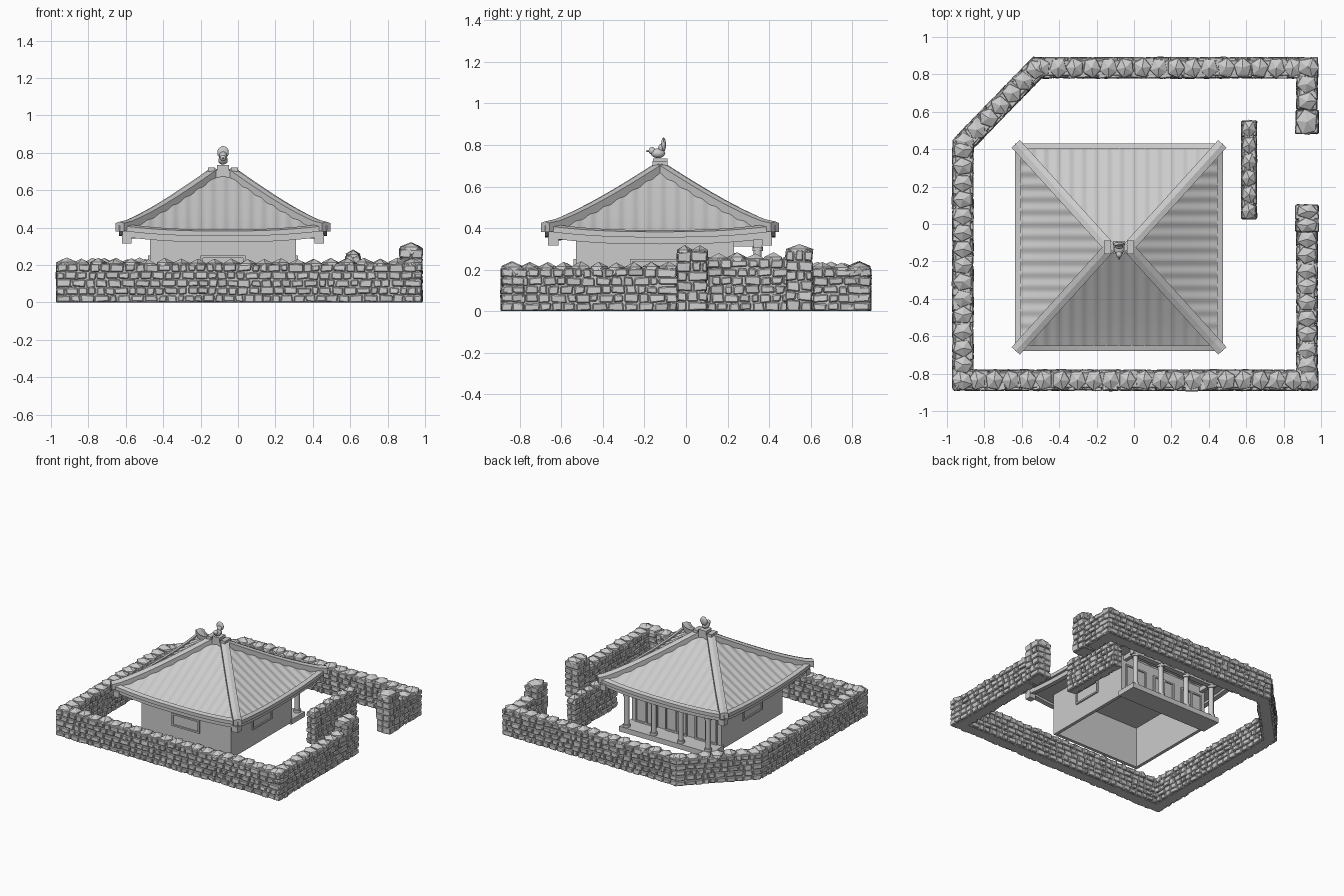
import bpy, bmesh, math, random
from mathutils import Matrix, Vector

if "Cube" in bpy.data.objects:
    bpy.data.objects.remove(bpy.data.objects["Cube"])
random.seed(4)
CX, CY = -0.08, -0.125          # roof centre


def finish(name, bm, bevel=0, smooth=False):
    bmesh.ops.remove_doubles(bm, verts=bm.verts, dist=1e-5)
    bmesh.ops.recalc_face_normals(bm, faces=bm.faces)
    me = bpy.data.meshes.new(name)
    bm.to_mesh(me)
    bm.free()
    ob = bpy.data.objects.new(name, me)
    bpy.context.collection.objects.link(ob)
    if bevel:
        m = ob.modifiers.new("bevel", 'BEVEL')
        m.width, m.segments = bevel, 1
    if smooth:
        bpy.ops.object.select_all(action='DESELECT')
        ob.select_set(True)
        bpy.context.view_layer.objects.active = ob
        bpy.ops.object.shade_smooth_by_angle(angle=math.radians(40))
    return ob


def add_box(bm, c, s, frame=Matrix(), jit=0):
    r = bmesh.ops.create_cube(bm, size=1)
    for v in r['verts']:
        p = Vector([c[i] + v.co[i] * s[i] + random.uniform(-jit, jit) for i in range(3)])
        p.z = max(p.z, 0)
        v.co = frame @ p


def boxes(name, items):
    bm = bmesh.new()
    for lo, hi in items:
        add_box(bm, [(a + b) / 2 for a, b in zip(lo, hi)], [b - a for a, b in zip(lo, hi)])
    return finish(name, bm)


def add_ball(bm, c, s, sub=2):
    r = bmesh.ops.create_icosphere(bm, subdivisions=sub, radius=1)
    for v in r['verts']:
        v.co = Vector([c[i] + v.co[i] * s[i] for i in range(3)])


# Dry stone walls: core, coursed rough stones, pointed cap stones
def stone_wall(name, a, b, h=0.235, t=0.11):
    a, b = Vector((*a, 0)), Vector((*b, 0))
    d = b - a
    L = d.length
    F = Matrix.Translation(a) @ Matrix.Rotation(math.atan2(d.y, d.x), 4, 'Z')
    bm = bmesh.new()
    body = h - 0.03
    add_box(bm, (L / 2, 0, body / 2), (L - 0.02, t - 0.025, body), F)
    rows = round(body / 0.045)
    rh = body / rows
    for i in range(rows):
        for side in (-1, 1):
            x = 0
            while x < L - 0.01:
                w = random.uniform(0.04, 0.08)
                if L - x - w < 0.03:
                    w = L - x
                add_box(bm, (x + w / 2, side * t / 4, rh * (i + 0.5)),
                        (w - 0.006, t / 2, rh - 0.004 + random.uniform(-.003, .005)), F, 0.005)
                x += w
    finish(name + "_stones", bm, 0.005)
    bm = bmesh.new()
    n = max(1, round(L / 0.088))
    for i in range(n):
        r = bmesh.ops.create_icosphere(bm, subdivisions=1, radius=1)
        M = F @ Matrix.Translation((L * (i + .5) / n, 0, h - 0.04 + random.uniform(-.006, .004))) \
            @ Matrix.Diagonal((L / n * 0.6, t * 0.55, 0.042, 1)) \
            @ Matrix.Rotation(random.uniform(0, 6), 4, 'Z')
        bmesh.ops.transform(bm, matrix=M, verts=r['verts'])
    finish(name + "_caps", bm)


stone_wall("front_wall", (-.97, -.835), (.985, -.835))
stone_wall("left_wall", (-.915, -.885), (-.915, .44))
stone_wall("corner_wall", (-.935, .405), (-.495, .86))
stone_wall("back_wall", (-.54, .835), (.985, .835))
stone_wall("right_wall", (.925, -.885), (.925, -.04))
stone_wall("gate_pier_near", (.925, -.045), (.925, .105), .315, .12)
stone_wall("gate_pier_far", (.925, .48), (.925, .61), .32, .12)
stone_wall("right_wall_far", (.925, .61), (.925, .885))
stone_wall("screen_wall", (.615, .025), (.615, .555), .28, .08)

# House body: four thin walls, open below, ceiling, porch slab
X0, X1, Y0, Y1, YP, ZT = -.47, .31, -.53, .23, .375, .35
T = 0.025
boxes("house_walls", [((X0, Y0, .02), (X1, Y0 + T, ZT)), ((X0, Y1 - T, .02), (X1, Y1, ZT)),
                      ((X0, Y0, .02), (X0 + T, Y1, ZT)), ((X1 - T, Y0, .02), (X1, Y1, ZT))])
boxes("ceiling", [((X0, Y0, ZT - .01), (X1, Y1, ZT))])
boxes("porch_floor", [((X0 - .01, Y1 - .02, .01), (X1 + .01, YP, .05))])


# Windows: frame and sunken pane
def framed(name, c, half, z0, z1, axis, sign, mull=1):
    f, parts = .012, []

    def add(u0, u1, a, b, depth):
        p, q = sorted((c[axis] - sign * .004, c[axis] + sign * depth))
        o = 1 - axis
        lo, hi = [0, 0, a], [0, 0, b]
        lo[axis], hi[axis], lo[o], hi[o] = p, q, c[o] + u0, c[o] + u1
        parts.append((lo, hi))
    add(-half, half, z0, z0 + f, .012)
    add(-half, half, z1 - f, z1, .012)
    for i in range(mull + 2):
        u = -half + (2 * half - f) * i / (mull + 1)
        add(u, u + f, z0, z1, .012)
    add(-half, half, z0, z1, .003)
    boxes(name, parts)


framed("front_window", (CX, Y0), .12, .15, .25, 1, -1, 0)
framed("right_window", (X1, -.15), .12, .15, .25, 0, 1, 0)
framed("left_window", (X0, -.15), .12, .15, .25, 0, -1, 0)
for i, x in enumerate((-.34, -.08, .18)):
    framed("back_door_%d" % i, (x, Y1), .095, .05, .28, 1, 1)

# Porch columns with bases, and the beam they carry
cols = [X0 + .035 + i * (X1 - X0 - .07) / 3 for i in range(4)]
bm = bmesh.new()
for x in cols:
    for r, z0, z1 in ((.027, .05, .07), (.019, .07, .31), (.026, .29, .31)):
        bmesh.ops.create_cone(bm, cap_ends=True, segments=12, radius1=r, radius2=r, depth=z1 - z0,
                              matrix=Matrix.Translation((x, .345, (z0 + z1) / 2)))
finish("porch_columns", bm, smooth=True)
boxes("porch_beams", [((X0, .325, .305), (X1, .365, .35))] +
      [((x - .015, Y1, .31), (x + .015, .35, .345)) for x in (cols[0], cols[3])])

# Hipped roof with corrugated, slightly concave slopes and lifted corners
E = 0.54


def half(t):                    # half sizes along and across the ridge
    return E + (.05 - E) * t, E * (1 - t)


def roof_z(s, t):
    return .37 + .32 * t ** 1.08 + .03 * abs(s) ** 2.5 * (1 - t) ** 3


def turn(k, u, v, z):           # place a side-local point on side k
    x, y = ((u, -v), (v, u), (-u, v), (-v, -u))[k]
    return Vector((CX + x, CY + y, z))


bm = bmesh.new()
N, R = 128, 10
for k in range(4):
    rows = []
    for j in range(R + 1):
        t = j / R
        hu, hv = half(t) if k % 2 == 0 else half(t)[::-1]
        row = []
        for i in range(N + 1):
            u = max(-hu, min(hu, -E + 2 * E * i / N))
            z = roof_z(u / max(hu, .01), t) + .004 * math.cos(2 * math.pi * u / .0675)
            row.append(bm.verts.new(turn(k, u, hv, z)))
        rows.append(row)
    for j in range(R):
        for i in range(N):
            bm.faces.new((rows[j][i], rows[j][i + 1], rows[j + 1][i + 1], rows[j + 1][i]))
bmesh.ops.dissolve_degenerate(bm, dist=1e-5, edges=bm.edges)
finish("roof_slopes", bm, smooth=True)


# Eave bands and soffit: a section of (half size, height) swept round the square
def eave_ring(name, section, closed=True, lift=.03):
    bm = bmesh.new()
    for k in range(4):
        prev = None
        for i in range(21):
            s = -1 + i / 10
            cur = [bm.verts.new(turn(k, s * h, h, z + (lift * abs(s) ** 2.5 if h > .45 else 0)))
                   for h, z in section]
            if prev:
                for a in range(len(section) - (0 if closed else 1)):
                    b = (a + 1) % len(section)
                    bm.faces.new((prev[a], cur[a], cur[b], prev[b]))
            prev = cur
    finish(name, bm, smooth=True)


eave_ring("tile_edge", [(.525, .355), (.555, .355), (.555, .382), (.525, .39)])
eave_ring("eave_fascia", [(.50, .322), (.537, .322), (.537, .358), (.50, .358)])
eave_ring("soffit", [(.51, .34), (.375, .345)], closed=False)


# Hip ridges: box section swept down each hip, with a raised centre roll
def sweep(bm, pts, w, h):
    d = (pts[-1] - pts[0]).to_2d().normalized()
    n = Vector((-d.y, d.x, 0))
    prev = None
    for p in pts:
        cur = [bm.verts.new(p + n * a * w / 2 + Vector((0, 0, b)))
               for a, b in ((-1, -.02), (1, -.02), (1, h * .75), (0, h), (-1, h * .75))]
        if prev:
            for a in range(5):
                bm.faces.new((prev[a], cur[a], cur[(a + 1) % 5], prev[(a + 1) % 5]))
        else:
            bm.faces.new(cur)
        prev = cur
    bm.faces.new(prev)


bm = bmesh.new()
for sx in (-1, 1):
    for sy in (-1, 1):
        pts = []
        for j in range(13):
            t = -.025 + 1.02 * j / 12
            hu, hv = half(t)
            pts.append(Vector((CX + sx * hu, CY + sy * hv, roof_z(1, max(t, 0)))))
        sweep(bm, pts, .06, .032)
finish("hip_ridges", bm)

# Corner brackets under the eaves
boxes("corner_brackets", [((CX + sx * .515 - .025, CY + sy * .515 - .025, .315),
                           (CX + sx * .515 + .025, CY + sy * .515 + .025, .36))
                          for sx in (-1, 1) for sy in (-1, 1)])

# Top ridge with end blocks and pedestal
boxes("top_ridge", [((-.155, CY - .03, .665), (-.005, CY + .03, .705)),
                    ((-.16, CY - .036, .67), (-.122, CY + .036, .722)),
                    ((-.038, CY - .036, .67), (0, CY + .036, .722)),
                    ((-.112, CY - .035, .70), (-.048, CY + .035, .735))])

# Roof bird: body, breast, head, beak and upright fan tail
bm = bmesh.new()
add_ball(bm, (CX, -.135, .76), (.026, .036, .024))
add_ball(bm, (CX, -.163, .772), (.017, .018, .018))
add_ball(bm, (CX, -.184, .77), (.005, .009, .005), 1)
add_ball(bm, (CX, -.108, .802), (.032, .012, .035))
add_ball(bm, (CX, -.118, .785), (.02, .016, .022))
finish("roof_bird", bm, smooth=True)
